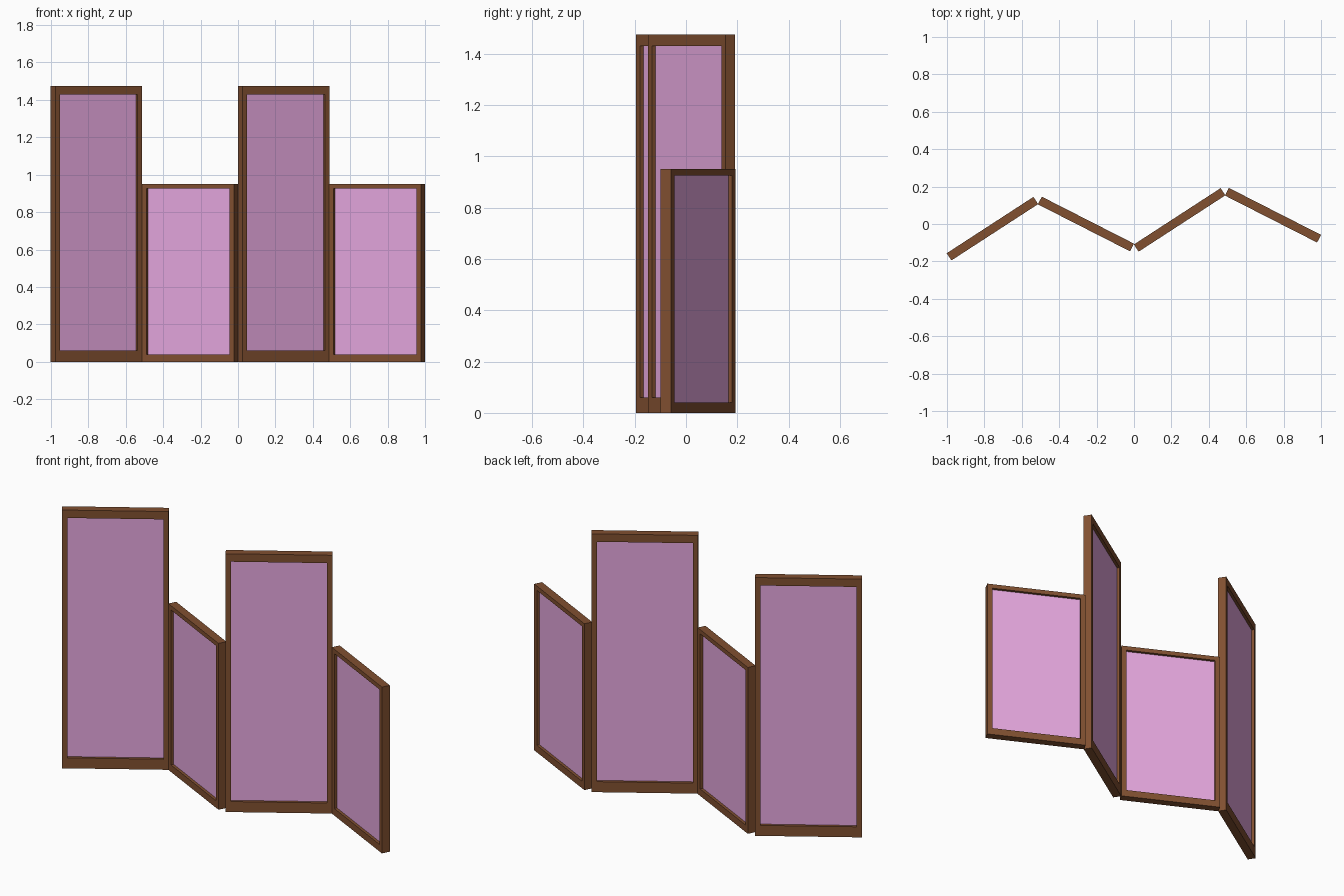
import bpy, bmesh
from math import radians

if "Cube" in bpy.data.objects:
    bpy.data.objects.remove(bpy.data.objects["Cube"])

WIDTH, THICK = 0.553, 0.046      # every leaf shares width and thickness
STILE = 0.028                    # side members of each frame
CLOTH = 0.014                    # fabric thickness


def material(name, color):
    m = bpy.data.materials.new(name)
    m.diffuse_color = (*color, 1)
    m.use_nodes = True
    m.node_tree.nodes["Principled BSDF"].inputs["Base Color"].default_value = m.diffuse_color
    return m


wood = material("brown_wood", (0.22, 0.08, 0.03))
fabric = material("pink_fabric", (0.79, 0.39, 0.74))


def add_object(name, bm, mat, x, y, angle):
    bmesh.ops.recalc_face_normals(bm, faces=bm.faces)
    mesh = bpy.data.meshes.new(name)
    bm.to_mesh(mesh)
    bm.free()
    mesh.materials.append(mat)
    ob = bpy.data.objects.new(name, mesh)
    ob.location = (x, y, 0)
    ob.rotation_euler.z = radians(angle)
    bpy.context.collection.objects.link(ob)


def rect(bm, half, z0, z1, y):
    return [bm.verts.new((x, y, z)) for x, z in
            ((-half, z0), (half, z0), (half, z1), (-half, z1))]


def leaf(i, x, y, angle, height, bottom, top):
    half, inner = WIDTH / 2, WIDTH / 2 - STILE
    z0, z1 = bottom, height - top

    # frame: a closed rectangular ring swept through four loops
    bm = bmesh.new()
    t = THICK / 2
    loops = [rect(bm, half, 0, height, -t), rect(bm, half, 0, height, t),
             rect(bm, inner, z0, z1, t), rect(bm, inner, z0, z1, -t)]
    for k in range(4):
        a, b = loops[k], loops[(k + 1) % 4]
        for j in range(4):
            n = (j + 1) % 4
            bm.faces.new((a[j], a[n], b[n], b[j]))
    add_object(f"frame_{i}", bm, wood, x, y, angle)

    # fabric: thin sheet recessed on both sides
    bm = bmesh.new()
    a = rect(bm, inner, z0, z1, -CLOTH / 2)
    b = rect(bm, inner, z0, z1, CLOTH / 2)
    bm.faces.new(a)
    bm.faces.new(b)
    for j in range(4):
        n = (j + 1) % 4
        bm.faces.new((a[j], a[n], b[n], b[j]))
    add_object(f"fabric_panel_{i}", bm, fabric, x, y, angle)


# alternating tall and short leaves folded in a zigzag
TALL, SHORT = (33, 1.475, 0.06, 0.045), (-27, 0.95, 0.04, 0.025)
leaf(1, -0.757, -0.025, *TALL)
leaf(2, -0.257, 0.0, *SHORT)
leaf(3, 0.244, 0.022, *TALL)
leaf(4, 0.743, 0.047, *SHORT)
